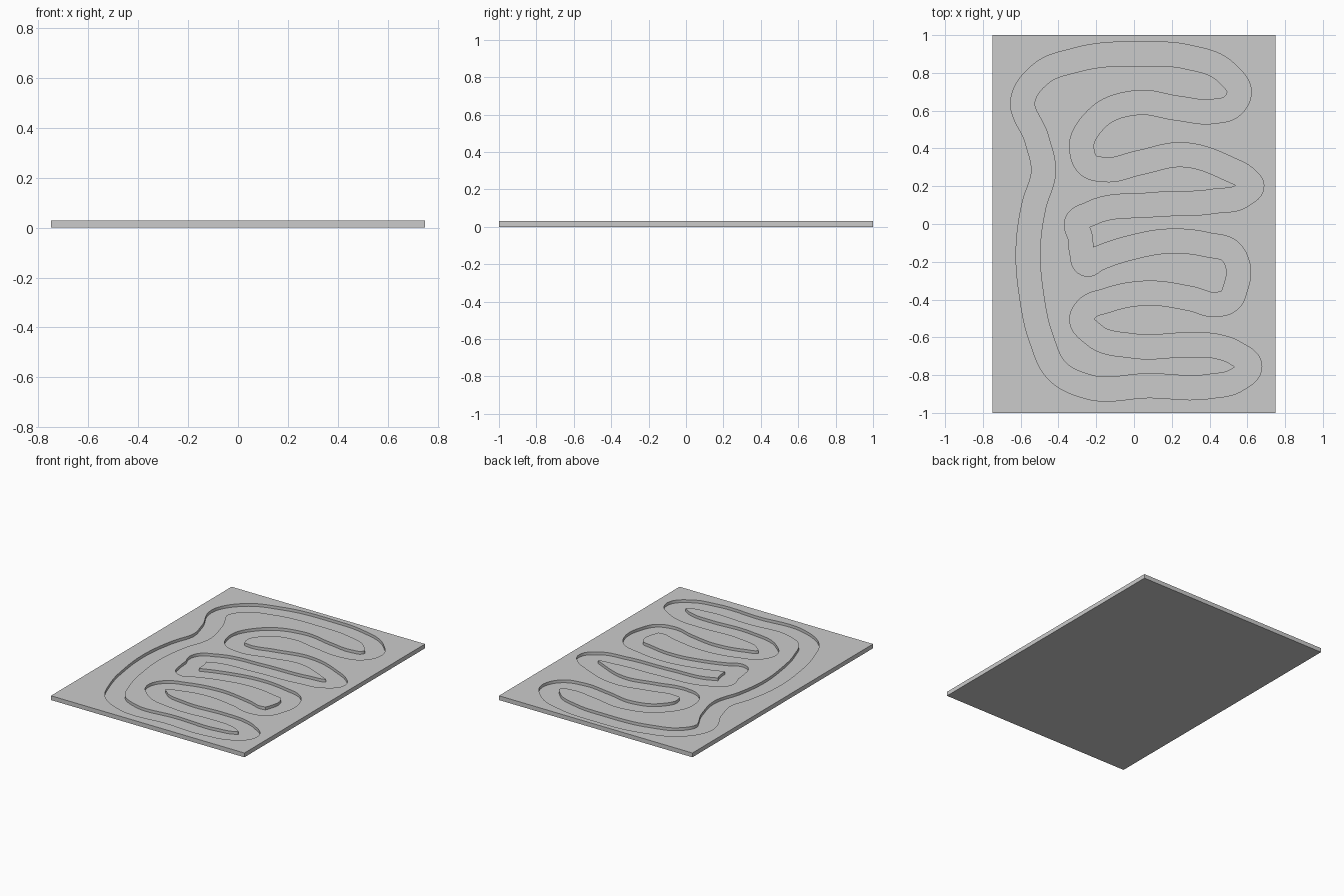
import bpy
import bmesh
from mathutils import Vector
from mathutils.geometry import interpolate_bezier, tessellate_polygon

cube = bpy.data.objects.get("Cube")
if cube:
    bpy.data.objects.remove(cube, do_unlink=True)

WIDTH, LENGTH, TOP, FLOOR = 1.5, 2.0, 0.03, 0.01
HALF_TRACK = 0.0635
STEPS = 9

# Centre line of the winding track, in hundredths, clockwise from the far edge
PATH = [
    (5, 90), (28, 88.5), (49, 80), (55.7, 69), (52, 62.5), (42, 59.6),
    (23, 61.3), (2, 64.3), (-20, 55.5), (-27.7, 39.5), (-24, 31), (-15.5, 28.8),
    (3, 32.5), (25.5, 36.7), (50, 29.3), (59.5, 24), (62.4, 20.3), (58, 15.5), (42, 12),
    (10, 10.2), (-23, 5.5), (-30.3, 1), (-28.5, -7), (-27.6, -15), (-25.3, -21.2),
    (-19.5, -18.5), (-2, -12.6), (21, -9), (39, -11), (51.5, -15), (55, -22),
    (53.7, -34), (50.5, -40.5), (44, -42.6), (30, -39.5), (6, -36.6),
    (-14.5, -40.5), (-25, -45), (-27.7, -50), (-21.5, -58.5), (0, -64.6),
    (30, -64), (44, -64.8), (54, -68.5), (61.3, -75.5), (54.5, -82.5), (40, -86),
    (8, -85.6), (-25, -86), (-40, -78.5), (-49.3, -60), (-54.2, -38), (-56, -12),
    (-53, 9.7), (-47.9, 28), (-51.5, 45), (-58.7, 66.5), (-50, 79), (-30, 87),
]


def smooth_loop(points):
    """Closed smooth curve through the points."""
    pts = [Vector((x, y, 0)) / 100 for x, y in points]
    n = len(pts)
    tangents = []
    for i in range(n):
        a, b = pts[i] - pts[i - 1], pts[(i + 1) % n] - pts[i]
        # Weight towards the shorter neighbour so that tight bends stay round
        tangents.append((a / a.length_squared + b / b.length_squared).normalized())
    out = []
    for i in range(n):
        j = (i + 1) % n
        h = (pts[j] - pts[i]).length * 0.36
        out += interpolate_bezier(pts[i], pts[i] + tangents[i] * h,
                                  pts[j] - tangents[j] * h, pts[j], STEPS + 1)[:-1]
    return [Vector(p) for p in out]


def offset_loop(line, distance):
    """Parallel curve, with folds cut away where a bend is too tight."""
    out = []
    for i, p in enumerate(line):
        d = (line[(i + 1) % len(line)] - line[i - 1]).normalized()
        q = p + Vector((-d.y, d.x, 0)) * distance
        if min((q - r).length for r in line) > abs(distance) - 0.0006:
            out.append(q)
    return out


centre = smooth_loop(PATH)
outer = offset_loop(centre, HALF_TRACK)
inner = offset_loop(centre, -HALF_TRACK)
hx, hy = WIDTH / 2, LENGTH / 2
edge = [Vector(c) for c in ((-hx, hy, 0), (hx, hy, 0), (hx, -hy, 0), (-hx, -hy, 0))]

bm = bmesh.new()


def ring(loop, z):
    return [bm.verts.new((p.x, p.y, z)) for p in loop]


def cap(*rings):
    """Flat fill of the first ring, leaving the others as holes."""
    verts = [v for r in rings for v in r]
    for tri in tessellate_polygon([[Vector((v.co.x, v.co.y, 0)) for v in r] for r in rings]):
        face = bm.faces.new([verts[i] for i in tri])
        face.normal_update()
        if face.normal.z < 0:
            face.normal_flip()


def wall(upper, lower, inward=False):
    """Vertical band between two matching clockwise rings."""
    for i in range(len(upper)):
        quad = [upper[i - 1], upper[i], lower[i], lower[i - 1]]
        bm.faces.new(quad[::-1] if inward else quad)


edge_top, edge_base = ring(edge, TOP), ring(edge, 0)
outer_top, outer_floor = ring(outer, TOP), ring(outer, FLOOR)
inner_top, inner_floor = ring(inner, TOP), ring(inner, FLOOR)

# Slab sides and underside
wall(edge_top, edge_base)
bm.faces.new(edge_base)
# Surround, sunken track floor and raised middle island
cap(edge_top, outer_top)
cap(outer_floor, inner_floor)
cap(inner_top)
# Groove walls
wall(outer_top, outer_floor, inward=True)
wall(inner_top, inner_floor)

mesh = bpy.data.meshes.new("track_board")
bm.to_mesh(mesh)
bm.free()
board = bpy.data.objects.new("track_board", mesh)
bpy.context.collection.objects.link(board)

# Plain grey finish
grey = bpy.data.materials.new("plain_grey")
grey.use_nodes = True
colour = (0.6, 0.6, 0.6, 1)
grey.diffuse_color = colour
grey.node_tree.nodes["Principled BSDF"].inputs["Base Color"].default_value = colour
mesh.materials.append(grey)

# Smooth groove walls with crisp rims
bpy.ops.object.select_all(action="DESELECT")
board.select_set(True)
bpy.context.view_layer.objects.active = board
bpy.ops.object.shade_smooth_by_angle(angle=0.5)
